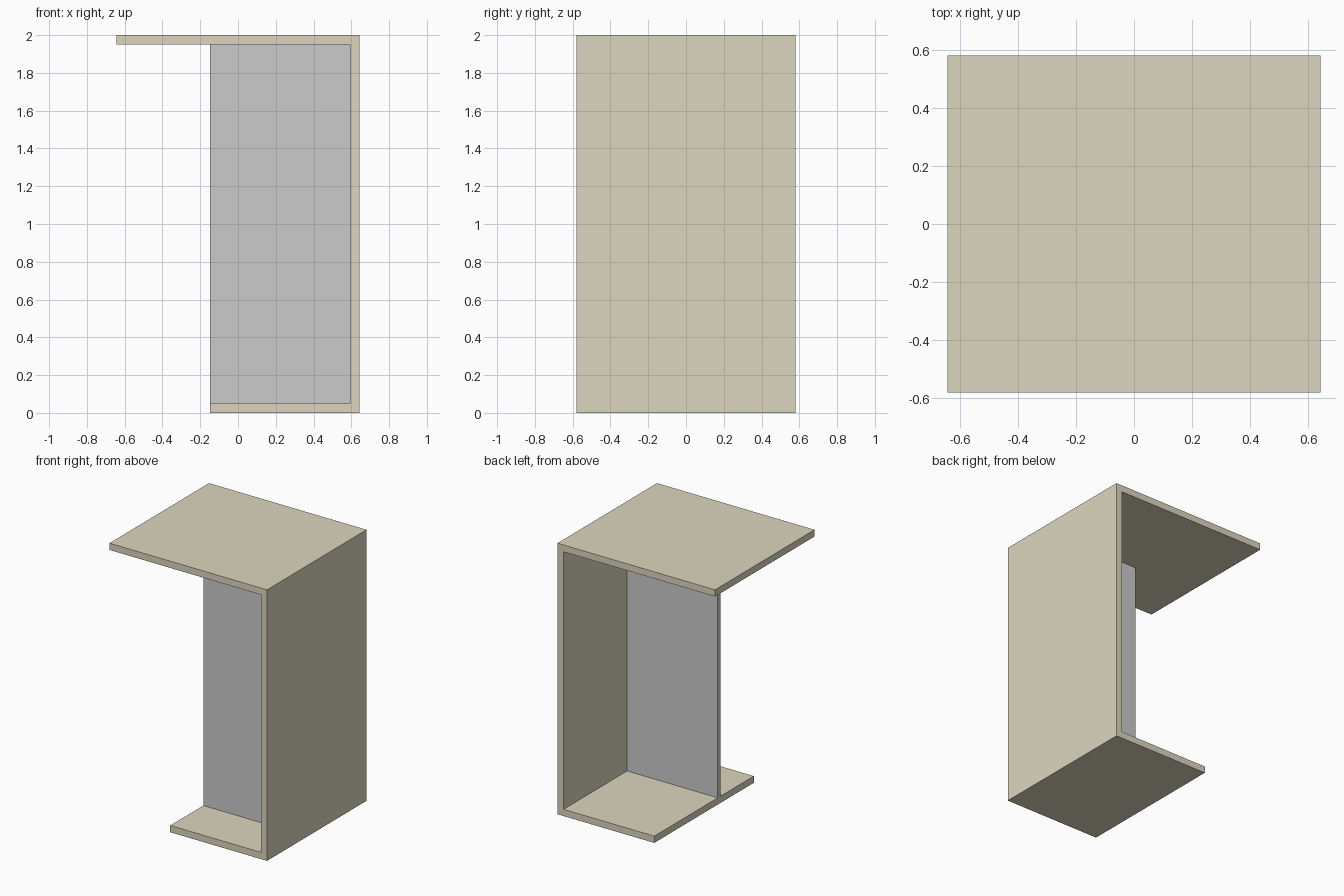
import bpy, bmesh

if "Cube" in bpy.data.objects:
    bpy.data.objects.remove(bpy.data.objects["Cube"])

DEPTH = 0.58      # half depth of the frame
XL, XR = -0.643, 0.643
XB = -0.147       # left end of the base plate
T = 0.05          # board thickness
H = 2.0


def extruded(name, profile, y0, y1):
    """Extrude an x-z outline from y0 to y1."""
    bm = bmesh.new()
    face = bm.faces.new([bm.verts.new((x, y0, z)) for x, z in profile])
    new = bmesh.ops.extrude_face_region(bm, geom=[face])["geom"]
    verts = [v for v in new if isinstance(v, bmesh.types.BMVert)]
    bmesh.ops.translate(bm, verts=verts, vec=(0, y1 - y0, 0))
    bmesh.ops.recalc_face_normals(bm, faces=bm.faces)
    mesh = bpy.data.meshes.new(name)
    bm.to_mesh(mesh)
    bm.free()
    obj = bpy.data.objects.new(name, mesh)
    bpy.context.collection.objects.link(obj)
    return obj


# Bent shell: long top board, side wall and short base board in one piece
shell = extruded("shell_frame", [
    (XB, 0), (XR, 0), (XR, H), (XL, H),
    (XL, H - T), (XR - T, H - T), (XR - T, T), (XB, T)], -DEPTH, DEPTH)
beige = bpy.data.materials.new("beige_board")
beige.diffuse_color = (0.72, 0.67, 0.52, 1)
beige.use_nodes = True
beige.node_tree.nodes["Principled BSDF"].inputs["Base Color"].default_value = beige.diffuse_color
shell.data.materials.append(beige)

# Upright divider panel inside the shell, set back from the front
extruded("divider_panel", [
    (XB, T), (XR - T, T), (XR - T, H - T), (XB, H - T)], -0.195, -0.16)
